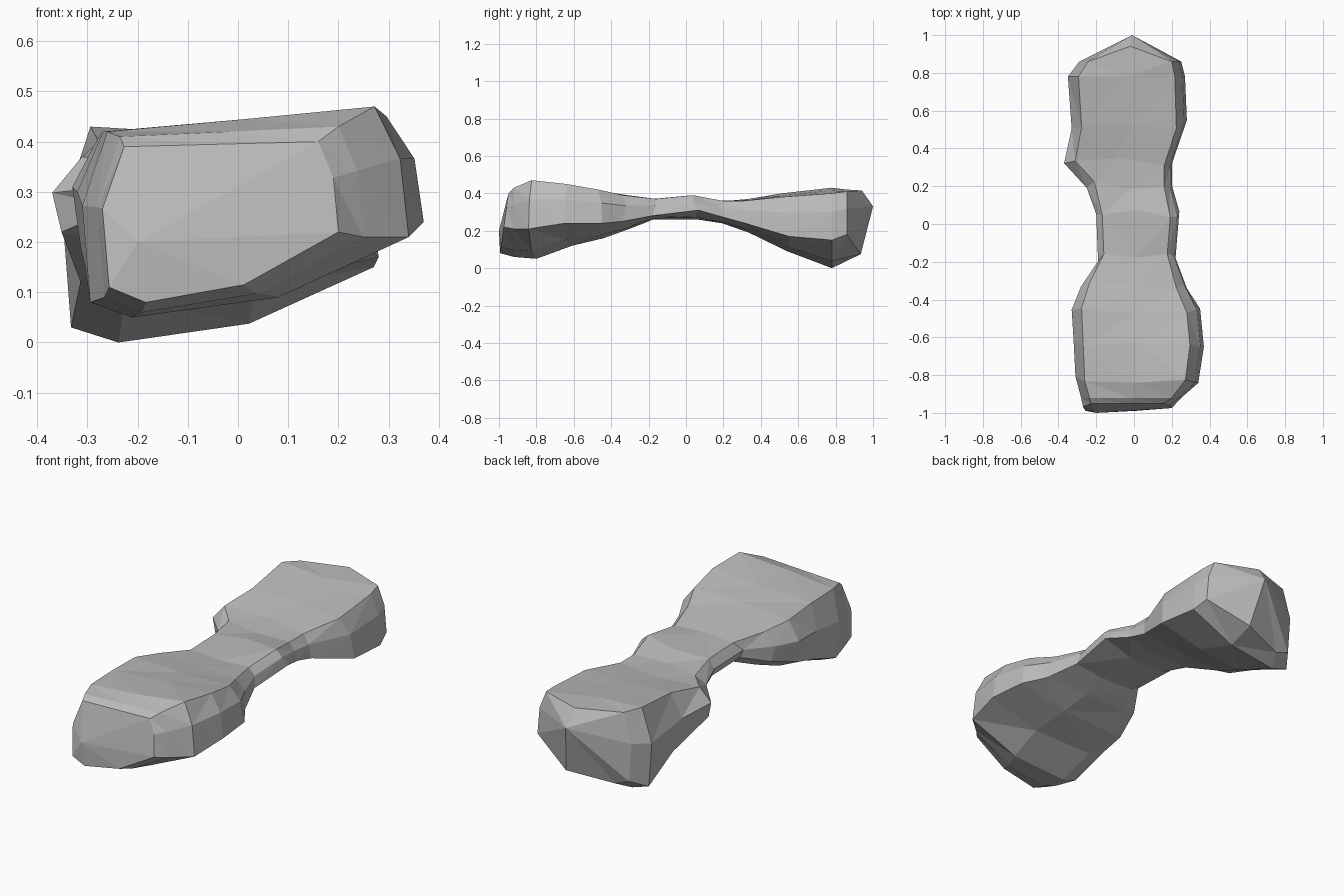
import bpy
import bmesh
import random
from mathutils import Vector

random.seed(4)
old = bpy.data.objects.get("Cube")
if old:
    bpy.data.objects.remove(old, do_unlink=True)

# Stations along the bridge, in hundredths:
# y, right edge, left edge, top right, top left, bottom right, bottom left
STATIONS = [
    (-97, -27, 20, 39, 40, 8, 22),
    (-92, -28, 25, 41, 43, 6, 21),
    (-82, -31, 34, 42, 47, 5, 21),
    (-63, -32, 37, 42, 45, 12, 24),
    (-46, -33, 35, 41, 42, 16, 24),
    (-32, -28, 28, 39, 39, 21, 25),
    (-18, -19, 22, 37, 37, 26, 28),
    (6, -20, 24, 37, 39, 26, 31),
    (20, -25, 20, 36, 36, 24, 27),
    (33, -37, 20, 37, 36, 19, 24),
    (53, -33, 28, 40, 38, 9, 17),
    (78, -35, 27, 43, 40, 0, 15),
    (86, -29, 25, 42, 41, 4, 18),
]


def lerp(a, b, t):
    return a + (b - a) * t


def section(station):
    """One rock cross-section: flat top, steep sides, slanted underside."""
    y, x0, x1, top0, top1, low0, low1 = (v / 100 for v in station)
    mid = lerp(x0, x1, 0.5)
    profile = [
        (x0 * 0.84, top0),
        (mid, lerp(top0, top1, 0.5)),
        (x1 * 0.8, top1),
        (x1 * 0.95, lerp(low1, top1, 0.6)),
        (x1, low1),
        (lerp(x0, x1, 0.6), lerp(low0, low1, 0.25)),
        (x0 * 0.68, low0),
        (x0 * 0.95, low0 + 0.03),
        (x0, lerp(low0, top0, 0.6)),
    ]
    return [Vector((x, y, z)) for x, z in profile]


def roughen(ring):
    """Nudge the ring along the bridge so the facets look broken."""
    for p in ring:
        p.y += random.uniform(-0.025, 0.025)


rings = [section(s) for s in STATIONS]
for ring in rings[2:-2]:
    roughen(ring)

# Front end leans back towards its top
for p in rings[0]:
    p.y += (p.z - 0.25) * 0.14
# Back end bows outwards into a blunt prow
for p in rings[-1]:
    p.y += 0.09 * max(0, 1 - abs(p.x) / 0.2)

bm = bmesh.new()
loops = [[bm.verts.new(p) for p in ring] for ring in rings]
count = len(loops[0])
for a, b in zip(loops, loops[1:]):
    for i in range(count):
        j = (i + 1) % count
        bm.faces.new((a[i], a[j], b[j], b[i]))


def close_end(loop, tip):
    """Fan the open end of the rock to one point."""
    centre = bm.verts.new(tip)
    for i in range(count):
        bm.faces.new((loop[i], loop[(i + 1) % count], centre))


close_end(loops[0], (-0.2, -1, 0.2))
close_end(loops[-1], (-0.01, 1, 0.33))
bmesh.ops.triangulate(bm, faces=bm.faces[:], quad_method="SHORT_EDGE")
bmesh.ops.recalc_face_normals(bm, faces=bm.faces[:])

mesh = bpy.data.meshes.new("rock_bridge")
bm.to_mesh(mesh)
bm.free()
rock = bpy.data.objects.new("rock_bridge", mesh)
bpy.context.collection.objects.link(rock)

# Plain grey stone
stone = bpy.data.materials.new("grey_stone")
stone.use_nodes = True
grey = (0.5, 0.5, 0.5, 1)
stone.diffuse_color = grey
stone.node_tree.nodes["Principled BSDF"].inputs["Base Color"].default_value = grey
mesh.materials.append(stone)
